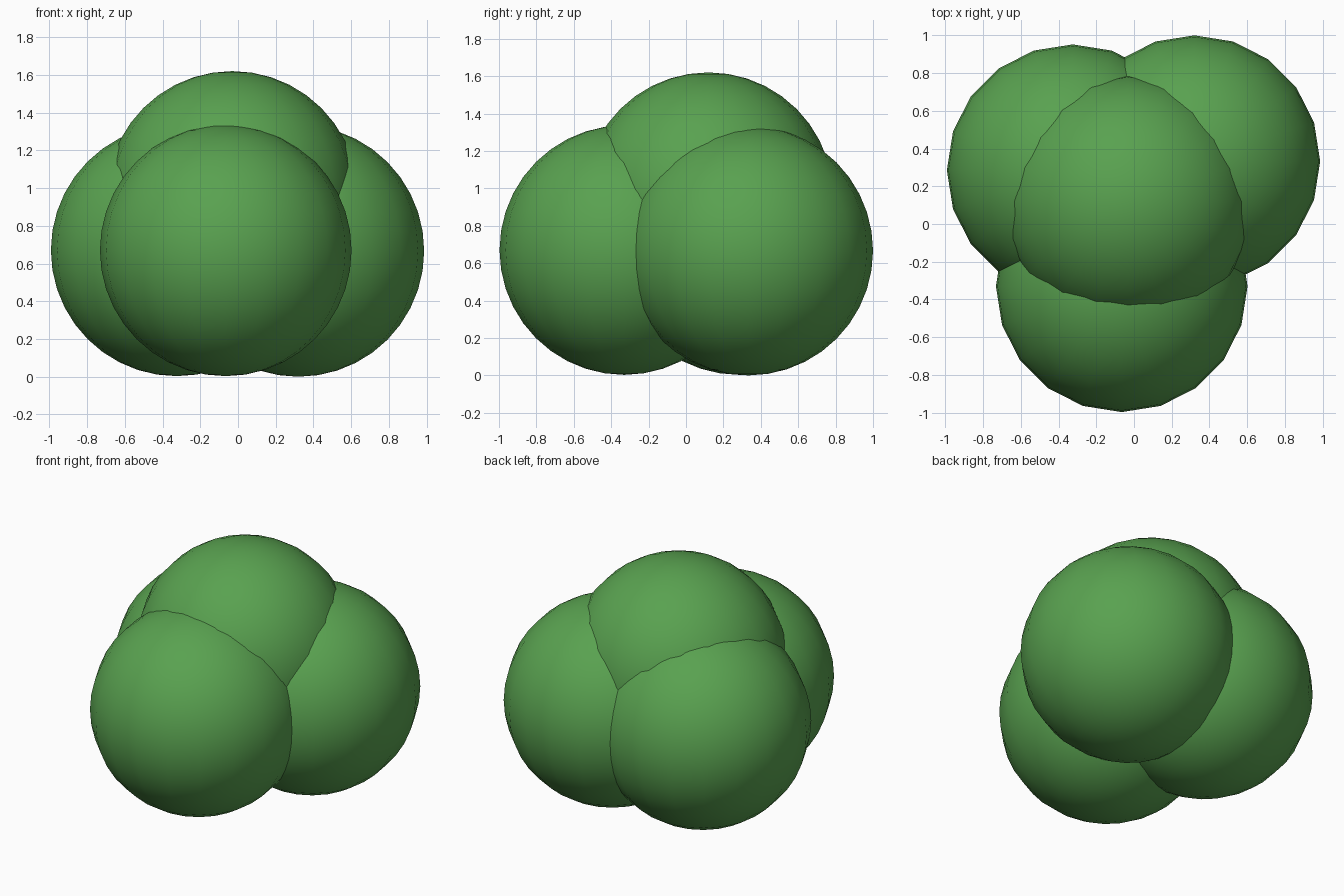
import bpy

if "Cube" in bpy.data.objects:
    bpy.data.objects.remove(bpy.data.objects["Cube"])

R = 0.667

mat = bpy.data.materials.new("leaf_green")
mat.diffuse_color = (0.1, 0.36, 0.08, 1)
mat.use_nodes = True
mat.node_tree.nodes["Principled BSDF"].inputs["Base Color"].default_value = mat.diffuse_color


def foliage_ball(name, centre):
    bpy.ops.mesh.primitive_uv_sphere_add(segments=20, ring_count=20, radius=R, location=centre)
    ball = bpy.context.object
    ball.name = name
    bpy.ops.object.shade_smooth()
    ball.data.materials.append(mat)


# Three balls on the ground and one nested on top
foliage_ball("front_foliage", (-0.065, -0.33, 0.67))
foliage_ball("left_foliage", (-0.325, 0.285, 0.67))
foliage_ball("right_foliage", (0.32, 0.333, 0.667))
foliage_ball("top_foliage", (-0.03, 0.12, 0.953))
